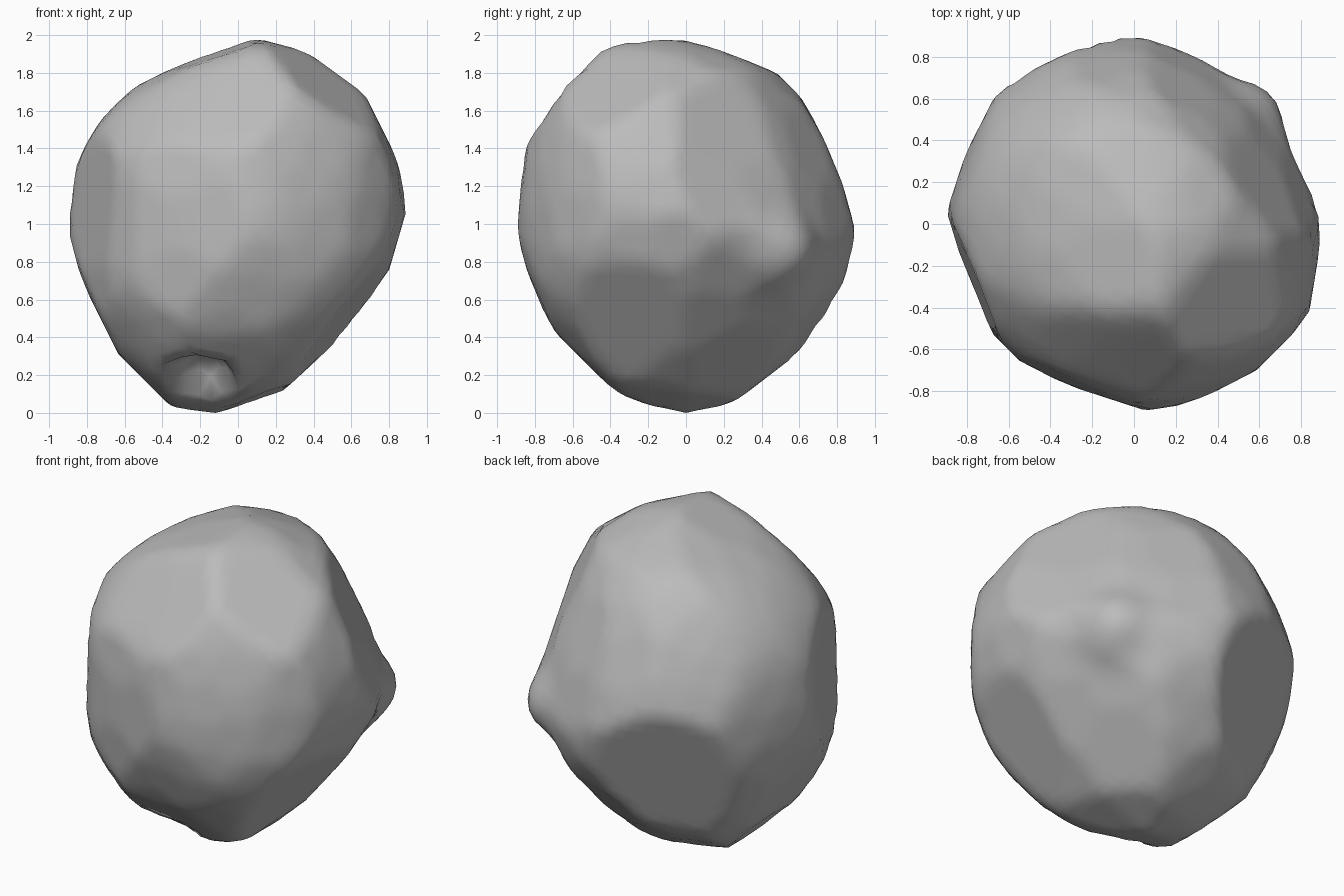
import bpy, bmesh, math
from mathutils import Vector

old = bpy.data.objects.get("Cube")
if old:
    bpy.data.objects.remove(old, do_unlink=True)

X, Y, Z = Vector((1, 0, 0)), Vector((0, 1, 0)), Vector((0, 0, 1))
DIAG, ANTI = (X + Y).normalized(), (Y - X).normalized()
TILT, LIFT = math.sin(math.radians(30)), math.cos(math.radians(30))

# Rings of touching planes: two axes of each ring, then the distances of the
# planes from the middle, evenly spaced around it
RINGS = [
    (X, Z, [.89, .91, .96, .98, 1, .9, .91, .91,
            .89, .87, .93, 1.03, 1, .9, .8, .83]),
    (Y, Z, [.89, .85, .91, .93, 1, 1.03, 1.02, .94,
            .89, .87, .89, .96, 1, .96, .91, .95]),
    (X, Y, [.89, .86, .84, .86, .9, .93, .9, .87,
            .89, .84, .85, .83, .89, .89, .91, .94]),
    (DIAG, Z * LIFT + ANTI * TILT,
     [.82, .78, .88, .96, .95, .91, .93, .92,
      .88, .9, .93, .94, .96, .89, .76, .8]),
    (-DIAG, Z * LIFT - ANTI * TILT,
     [.88, .91, .89, 1.05, 1.07, 1, .94, .78,
      .82, .85, .85, .9, 1.02, 1.02, .94, .91]),
    (ANTI, Z * LIFT + DIAG * TILT,
     [.9, .88, .91, .95, .94, .95, 1.01, 1.02,
      .93, .91, .9, .92, 1, .98, .95, .89])]

# Crisp chipped-off flats: direction and distance from the middle
FLATS = [((.55, -.35, .75), .94), ((.76, -.16, -.6), .78),
         ((-.93, -.37, .05), .815), ((-.4, .85, -.33), .785)]
KNOB = Vector((.68, .61, -.17)).normalized()
PIT = Vector((-.2, -.42, -.85)).normalized()


def ring_planes():
    """Facing direction and distance of every plane in the rings."""
    for right, up, distances in RINGS:
        for i, d in enumerate(distances):
            a = math.tau * i / len(distances)
            yield right * math.cos(a) + up * math.sin(a), d


def blended_distance(n, planes):
    """Distance of a plane facing n, blended from its neighbours."""
    total = weight = 0
    for m, d in planes:
        w = (n.angle(m) ** 2 + .003) ** -2
        total += w * d
        weight += w
    return total / weight


def unit_sphere(detail):
    ball = bmesh.new()
    bmesh.ops.create_icosphere(ball, subdivisions=detail, radius=1)
    return ball


# Fill in the planes between the rings, then add the flats
planes = list(ring_planes())
guide = unit_sphere(4)
between = [(v.co.normalized(), blended_distance(v.co, planes)) for v in guide.verts]
guide.free()
body_planes = planes + between
flat_planes = [(Vector(n).normalized(), d) for n, d in FLATS]


def reach(u, cuts):
    """How far direction u goes before it meets a cutting plane."""
    return min(d / max(n.dot(u), .1) for n, d in cuts)


def radius(u):
    r = reach(u, body_planes) + .1 * math.exp(-(u.angle(KNOB) / .2) ** 2)
    r = min(r, reach(u, flat_planes))
    # steep-walled hollow near the foot
    t = min(max((.22 - u.angle(PIT)) / .12, 0), 1)
    return r - .14 * t * t * (3 - 2 * t)


# Boulder, standing on the ground
bm = unit_sphere(5)
for v in bm.verts:
    u = v.co.normalized()
    v.co = u * radius(u)
bmesh.ops.translate(bm, verts=bm.verts, vec=-Z * min(v.co.z for v in bm.verts))

mesh = bpy.data.meshes.new("boulder")
bm.to_mesh(mesh)
bm.free()
boulder = bpy.data.objects.new("boulder", mesh)
bpy.context.collection.objects.link(boulder)
for face in mesh.polygons:
    face.use_smooth = True

# Stone colour
stone = bpy.data.materials.new("grey stone")
stone.use_nodes = True
grey = (.5, .5, .5, 1)
stone.diffuse_color = grey
stone.node_tree.nodes["Principled BSDF"].inputs["Base Color"].default_value = grey
mesh.materials.append(stone)
